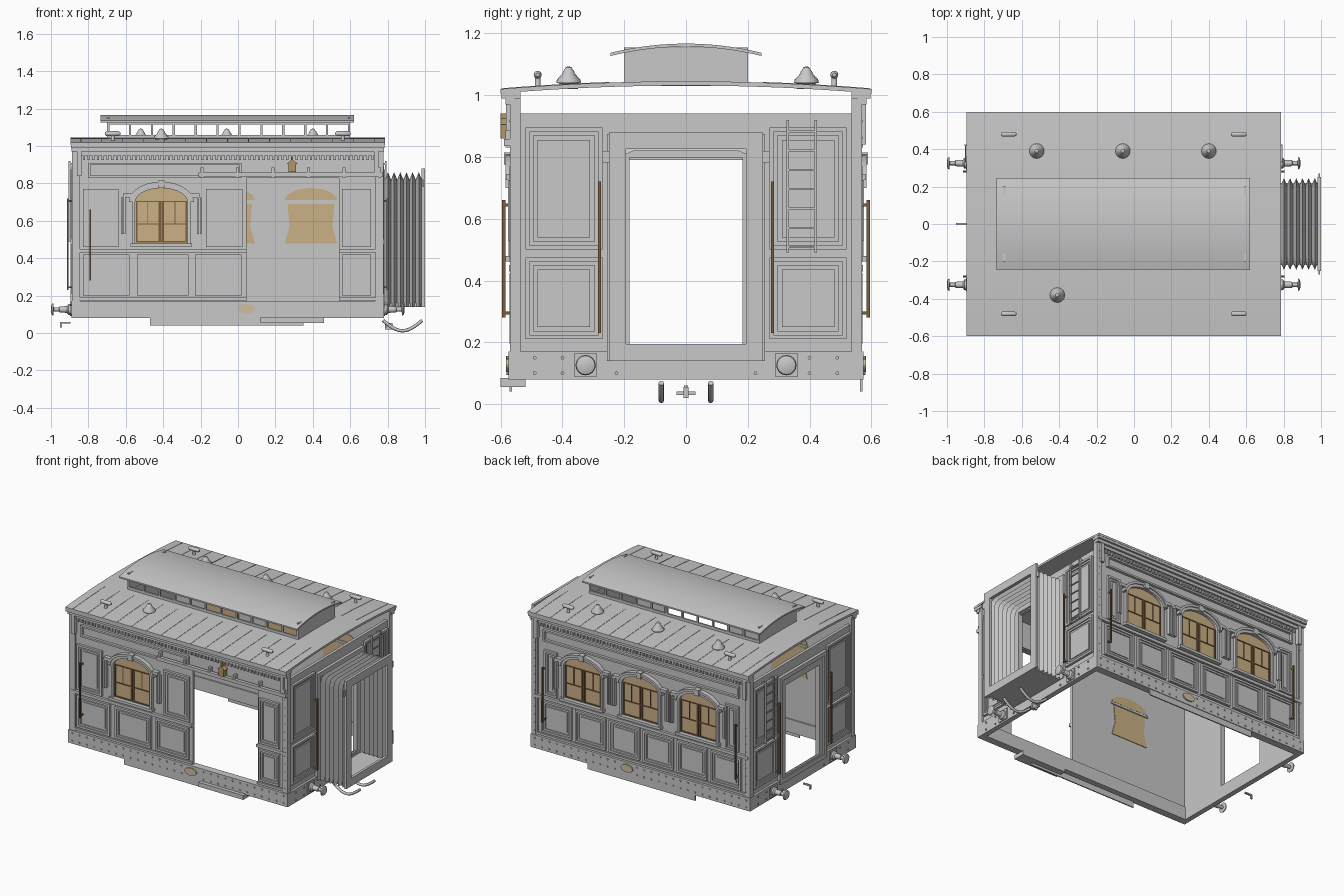
import bpy, bmesh, math
from mathutils import Vector

if "Cube" in bpy.data.objects:
    bpy.data.objects.remove(bpy.data.objects["Cube"])

def material(name, rgb):
    m = bpy.data.materials.new(name)
    m.diffuse_color = (*rgb, 1)
    m.use_nodes = True
    m.node_tree.nodes["Principled BSDF"].inputs["Base Color"].default_value = m.diffuse_color
    return m

GREY = material("grey paint", (0.58, 0.58, 0.58))
TAN = material("tan glass", (0.60, 0.44, 0.24))
BROWN = material("brown wood", (0.20, 0.11, 0.05))
BRASS = material("brass", (0.45, 0.31, 0.12))
CREAM = material("cream plaque", (0.62, 0.52, 0.36))

CX, HX, HY = -0.055, 0.82, 0.555       # body centre and outer half sizes
# wall frames: u runs along the wall, d outwards from its outer surface
FRONT = lambda u, d, z: Vector((u, -HY - d, z))
BACK = lambda u, d, z: Vector((u, HY + d, z))
RIGHT = lambda u, d, z: Vector((CX + HX + d, u, z))
LEFT = lambda u, d, z: Vector((CX - HX - d, u, z))
WORLD = lambda u, d, z: Vector((u, d, z))

class Part:
    def __init__(self, name, mat=GREY):
        self.name, self.mat, self.bm = name, mat, bmesh.new()

    def poly(self, wall, pts, d0, d1):
        a = [self.bm.verts.new(wall(u, d0, z)) for u, z in pts]
        b = [self.bm.verts.new(wall(u, d1, z)) for u, z in pts]
        self.bm.faces.new(a)
        self.bm.faces.new(b[::-1])
        for i in range(len(pts)):
            j = (i + 1) % len(pts)
            self.bm.faces.new((a[i], b[i], b[j], a[j]))

    def box(self, wall, u0, u1, z0, z1, d0, d1):
        self.poly(wall, [(u0, z0), (u1, z0), (u1, z1), (u0, z1)], d0, d1)

    def frame(self, wall, u0, u1, z0, z1, w, d0, d1):
        self.box(wall, u0, u0 + w, z0, z1, d0, d1)
        self.box(wall, u1 - w, u1, z0, z1, d0, d1)
        self.box(wall, u0 + w, u1 - w, z0, z0 + w, d0, d1)
        self.box(wall, u0 + w, u1 - w, z1 - w, z1, d0, d1)

    def panel(self, wall, u0, u1, z0, z1):
        self.frame(wall, u0, u1, z0, z1, 0.014, 0, 0.016)
        self.frame(wall, u0 + .014, u1 - .014, z0 + .014, z1 - .014, 0.012, 0, 0.008)
        self.box(wall, u0 + .04, u1 - .04, z0 + .04, z1 - .04, 0, 0.006)

    def disc(self, wall, u, z, ru, rz, d0, d1, n=8):
        self.poly(wall, [(u + ru * math.cos(i * math.tau / n), z + rz * math.sin(i * math.tau / n))
                         for i in range(n)], d0, d1)

    def lathe(self, origin, axis, side, prof, n=16):
        up = axis.cross(side)
        rings = []
        for h, r in prof:
            rings.append([self.bm.verts.new(origin + axis * h + r * (
                side * math.cos(k * math.tau / n) + up * math.sin(k * math.tau / n))) for k in range(n)])
        for a, b in zip(rings, rings[1:]):
            for k in range(n):
                self.bm.faces.new((a[k], a[(k + 1) % n], b[(k + 1) % n], b[k]))
        self.bm.faces.new(rings[0])
        self.bm.faces.new(rings[-1])

    def done(self, smooth=False):
        bmesh.ops.recalc_face_normals(self.bm, faces=self.bm.faces)
        me = bpy.data.meshes.new(self.name)
        self.bm.to_mesh(me)
        me.materials.append(self.mat)
        ob = bpy.data.objects.new(self.name, me)
        bpy.context.collection.objects.link(ob)
        if smooth:
            bpy.context.view_layer.objects.active = ob
            ob.select_set(True)
            bpy.ops.object.shade_smooth_by_angle(angle=math.radians(35))
            ob.select_set(False)

X0, X1 = CX - HX, CX + HX
# walls: front with a wide doorway, plain back, ends with a gangway doorway
walls = Part("walls")
walls.box(FRONT, X0, 0.045, .17, 1.0, -.02, 0)
walls.box(FRONT, 0.54, X1, .17, 1.0, -.02, 0)
walls.box(FRONT, 0.045, 0.54, .83, 1.0, -.02, 0)
walls.box(BACK, X0, X1, .17, 1.0, -.02, 0)
for w in (LEFT, RIGHT):
    for s in (-1, 1):
        walls.box(w, s * .185, s * .535, .17, .94, -.02, 0)
    walls.box(w, -.185, .185, .79, .94, -.02, 0)
walls.done()

# sill beam ring with rivets and oval plaques
beam, rivets, plaque = Part("sill_beam"), Part("rivets"), Part("oval_plaque", CREAM)
for w in (FRONT, BACK):
    beam.box(w, -.89, .78, .08, .17, -.03, .02)
    plaque.disc(w, .045, .13, .045, .026, .02, .028, 20)
    for i in range(30):
        u = -.86 + i * .0555
        if abs(u - .045) > .06:
            for z in (.10, .15):
                rivets.disc(w, u, z, .006, .006, .02, .026)
    for u in (-.86, .755):
        for i in range(14):
            rivets.disc(w, u, .2 + i * .055, .004, .004, .012, .017)
for w in (LEFT, RIGHT):
    beam.box(w, -.575, .575, .08, .17, -.02, .015)
    for s in (-1, 1):
        for u in (.225, .4, .49):
            for z in (.1, .15):
                rivets.disc(w, s * u, z, .006, .006, .015, .021)
for p in (beam, rivets, plaque):
    p.done()

# panelling, rails, corner posts and cornices on the long sides
panels, trim = Part("panels"), Part("trim")
for u0, u1 in ((-.83, -.58), (-.54, -.265), (-.23, .02), (.555, .71)):
    panels.panel(FRONT, u0, u1, .20, .42)
for u0, u1 in ((-.83, -.64), (-.17, .025), (.555, .71)):
    panels.panel(FRONT, u0, u1, .46, .77)
for i in range(6):
    c = CX + (i - 2.5) * .258
    panels.panel(BACK, c - .115, c + .115, .20, .42)
for s in (-1, 1):
    panels.panel(BACK, CX + s * .69 - .05, CX + s * .69 + .05, .46, .77)
for w in (LEFT, RIGHT):
    for s in (-1, 1):
        a, b = sorted((s * .27, s * .52))
        panels.panel(w, a, b, .21, .475)
        panels.panel(w, a, b, .50, .895)
        trim.box(w, s * .535, s * .57, .17, 1.0, -.02, .012)
    trim.frame(w, -.255, .255, .14, .875, .03, 0, .02)
    trim.frame(w, -.225, .225, .14, .84, .042, 0, .012)
for w, cuts in ((FRONT, ((-.87, .045), (.54, .765))), (BACK, ((-.87, .765),))):
    for a, b in cuts:
        trim.box(w, a, b, .43, .45, 0, .018)
        trim.box(w, a, b, .175, .19, 0, .012)
    for u0, u1 in ((-.885, -.845), (.735, .775)):
        trim.box(w, u0, u1, .17, .95, 0, .012)
    trim.box(w, -.885, .775, .95, .97, 0, .015)
    trim.box(w, -.89, .78, .97, .99, 0, .03)
    trim.box(w, -.893, .783, .99, 1.01, -.02, .043)
    for i in range(62):
        trim.box(w, -.83 + i * .0253, -.818 + i * .0253, .925, .948, 0, .01)
    for u in (-.85, .74):
        trim.box(w, u - .012, u + .012, .84, .97, 0, .028)
    trim.frame(w, -.8, .02 if w is FRONT else .69, .83, .91, .012, 0, .018)
panels.done()
trim.done()

def arch(c, rx, rz, z, n=14):
    return [(c + rx * math.cos(math.pi * i / n), z + rz * math.sin(math.pi * i / n)) for i in range(n + 1)]

# arched windows: glazing, mullions, hood, side brackets and inner curtains
glass, mull, hood = Part("window_glass", TAN), Part("mullions", BROWN), Part("window_surround")
curtain = Part("curtains", TAN)
for w, c in ((FRONT, -.41), (BACK, .39), (BACK, -.05), (BACK, -.49)):
    glass.poly(w, [(c - .14, .48), (c + .14, .48)] + arch(c, .14, .075, .70), 0, .003)
    for u, h in ((-.014, .012), (.002, .012), (-.136, .008), (.128, .008)):
        mull.box(w, c + u, c + u + h, .485, .70, .003, .009)
    for u in (-.075, .07):
        mull.box(w, c + u, c + u + .005, .585, .70, .003, .007)
    for z in (.485, .58, .70):
        mull.box(w, c - .136, c + .136, z, z + .006, .003, .008)
    for k, (r0, r1, d) in enumerate(((.0, .018, .022), (.018, .034, .03))):
        inn, out = arch(c, .14 + r0, .075 + r0, .70), arch(c, .14 + r1, .075 + r1, .70)
        for i in range(14):
            hood.poly(w, [inn[i], out[i], out[i + 1], inn[i + 1]], 0, d)
    hood.box(w, c - .018, c + .018, .775, .815, 0, .035)
    hood.box(w, c - .165, c + .165, .462, .48, 0, .03)
    for s in (-1, 1):
        hood.box(w, c + s * .14, c + s * .155, .48, .70, 0, .02)
        hood.box(w, c + s * .16, c + s * .205, .725, .745, 0, .028)
        for u in (.192, .206):
            hood.box(w, c + s * u, c + s * (u + .01), .53, .725, 0, .022)
    curtain.poly(w, arch(c, .14, .065, .71), -.024, -.02)
    curtain.poly(w, [(c - .14, .48), (c + .14, .48), (c + .115, .57), (c + .125, .69),
                     (c - .125, .69), (c - .115, .57)], -.024, -.02)
    hood.box(w, c - .145, c + .145, .693, .707, -.027, -.02)
for p in (glass, mull, hood, curtain):
    p.done()

# sliding door track with a lantern
track, lamp = Part("door_track"), Part("lantern", BRASS)
track.box(FRONT, -.21, .775, .835, .858, .012, .035)
for i in range(6):
    track.box(FRONT, -.2 + i * .19, -.185 + i * .19, .83, .885, 0, .03)
lamp.box(FRONT, .27, .31, .86, .905, .01, .045)
lamp.poly(FRONT, [(.262, .905), (.318, .905), (.295, .925), (.295, .94), (.285, .94), (.285, .925)], .01, .045)
track.done()
lamp.done()

# handrails and ladders
rails, ladder = Part("handrails", BROWN), Part("ladders")
for w, u in ((FRONT, -.79), (BACK, .68), (BACK, -.79)):
    rails.box(w, u - .005, u + .005, .28, .66, .03, .04)
    for z in (.29, .64):
        rails.box(w, u - .005, u + .005, z, z + .01, 0, .03)
for w in (LEFT, RIGHT):
    for u in (-.28, .28):
        rails.box(w, u - .005, u + .005, .23, .72, .03, .04)
        for z in (.24, .70):
            rails.box(w, u - .005, u + .005, z, z + .01, 0, .03)
    for u in (.33, .42):
        ladder.box(w, u - .004, u + .004, .49, .92, .02, .03)
        for z in (.50, .90):
            ladder.box(w, u - .004, u + .004, z, z + .01, 0, .02)
    for i in range(7):
        ladder.box(w, .334, .416, .505 + i * .0625, .511 + i * .0625, .022, .028)
rails.done()
ladder.done()

# curved roof with an open centre, standing seams, and raised clerestory
def bow(part, x0, x1, ya, yb, top, t, n=10):
    ys = [ya + (yb - ya) * i / n for i in range(n + 1)]
    pts = [(y, top(y)) for y in ys] + [(y, top(y) - t) for y in reversed(ys)]
    part.poly(lambda y, x, z: Vector((x, y, z)), pts, x0, x1)

roof_z = lambda y: 1.045 - .025 * (y / .6) ** 2
roof, seams, cap = Part("roof"), Part("roof_seams"), Part("clerestory_roof")
for s in (-1, 1):
    bow(roof, -.895, .785, s * .2, s * .6, roof_z, .014)
    for i in range(15):
        x = -.84 + i * .112
        bow(seams, x - .002, x + .002, s * .25, s * .598, lambda y: roof_z(y) + .002, .004)
bow(roof, -.895, -.70, -.2, .2, roof_z, .014)
bow(roof, .60, .785, -.2, .2, roof_z, .014)
bow(cap, -.735, .62, -.245, .245, lambda y: 1.167 - .03 * (y / .245) ** 2, .01, 20)
roof.done()
seams.done()
cap.done(True)
cl = Part("clerestory_walls")
for s in (-1, 1):
    a, b = sorted((s * .188, s * .2))
    cl.box(WORLD, -.70, .60, 1.03, 1.06, a, b)
    cl.box(WORLD, -.70, .60, 1.115, 1.145, a, b)
    for i in range(12):
        u = -.70 + i * .117
        cl.box(WORLD, u, u + .012, 1.06, 1.115, a, b)
for u in (-.70, .588):
    cl.box(WORLD, u, u + .012, 1.03, 1.155, -.2, .2)
cl.done()

# roof ventilators and hooded lamp tops
vx, vy, vz = Vector((1, 0, 0)), Vector((0, 1, 0)), Vector((0, 0, 1))
vents = Part("roof_ventilators")
for x, y in ((-.52, .39), (-.06, .39), (.4, .39), (-.41, -.38)):
    vents.lathe(Vector((x, y, 1.02)), vz, vx, ((0, .03), (.018, .03), (.02, .04), (.03, .038), (.05, .02),
                (.058, .018), (.062, .014), (.07, .01), (.073, .003)))
for x in (-.67, .56):
    for y in (-.48, .48):
        vents.lathe(Vector((x, y, 1.02)), vz, vx, ((0, .014), (.012, .009), (.035, .009)))
        vents.lathe(Vector((x - .042, y, 1.066)), vx, vy, ((0, .006), (.01, .013), (.074, .013), (.084, .006)))
vents.done(True)

# buffers at both ends
buf = Part("buffers")
for s, w in ((-1, LEFT), (1, RIGHT)):
    for y in (-.325, .325):
        buf.box(w, y - .037, y + .037, .09, .163, .015, .022)
        buf.lathe(w(y, .02, .126), vx * s, vy, ((0, .03), (.012, .028), (.02, .018), (.06, .016),
                  (.062, .011), (.09, .011), (.092, .033), (.1, .03), (.105, .015)))
buf.done(True)

# concertina gangway: folded arch between doorway and end frame
bel, last = Part("gangway_bellows"), None
for i in range(13):
    h, t = (.245, .86) if i % 2 else (.208, .82)
    x = .785 + i * .0165
    path = [(-h, .14), (-h, t - .04), (-h + .012, t - .012), (-h + .04, t),
            (h - .04, t), (h - .012, t - .012), (h, t - .04), (h, .14)]
    row = [bel.bm.verts.new((x, y, z)) for y, z in path]
    if last:
        for k in range(7):
            bel.bm.faces.new((last[k], last[k + 1], row[k + 1], row[k]))
    last = row
bel.done()
gf = Part("gangway_frame")
gf.frame(RIGHT, -.25, .25, .14, .88, .055, .217, .235)
for s in (-1, 1):
    gf.box(RIGHT, s * .25, s * .27, .78, .82, .222, .23)
gf.box(RIGHT, -.22, .22, .14, .16, 0, .22)
gf.done()

# underside: step boards, hook and sagging hoses
steps = Part("step_boards")
for w in (FRONT, BACK):
    steps.box(w, -.47, .35, .04, .08, .008, .016)
steps.box(FRONT, .12, .46, .055, .085, -.035, .045)
steps.done()
hook = Part("coupling_hooks")
hook.box(LEFT, -.006, .006, .05, .06, .02, .075)
hook.box(LEFT, -.006, .006, .03, .06, .067, .077)
hook.box(RIGHT, -.03, .03, .03, .04, .02, .03)
hook.box(RIGHT, -.008, .008, .02, .055, .02, .06)
hook.done()
for i, y in enumerate((-.08, .08)):
    cu = bpy.data.curves.new("hose", 'CURVE')
    cu.dimensions, cu.bevel_depth, cu.bevel_resolution = '3D', .009, 2
    sp = cu.splines.new('POLY')
    sp.points.add(12)
    for k, p in enumerate(sp.points):
        t = k / 12
        p.co = (.775 + .21 * t, y, .068 - .056 * math.sin(math.pi * t), 1)
    cu.materials.append(GREY)
    cu.use_fill_caps = True
    bpy.context.collection.objects.link(bpy.data.objects.new("hose_%d" % (i + 1), cu))
